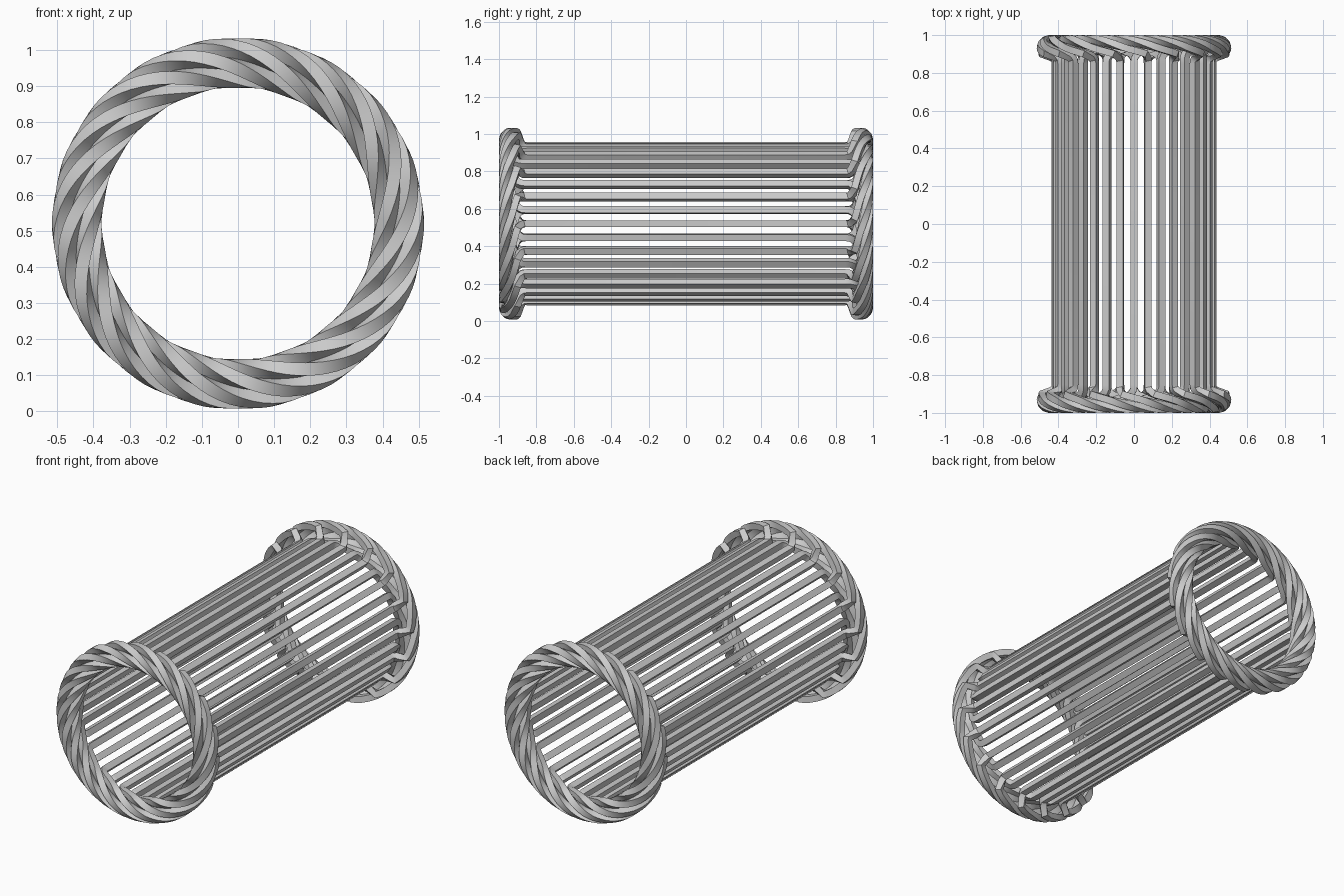
import bpy, bmesh, math
from mathutils import Vector, Matrix

if "Cube" in bpy.data.objects:
    bpy.data.objects.remove(bpy.data.objects["Cube"])

SLOTS = 36                      # bars around the cylinder
SPAN = math.radians(90)         # angle bridged by one end turn
CZ = 0.52                       # height of the axis
R_BAR, R_TURN, Y_TURN = 0.418, 0.445, 0.932
A, B = 0.05, 0.048              # end-turn tube radii (radial, axial)
HW, HT = 0.018, 0.018           # half width / half thickness of the wire


def hairpin_path():
    """Half bar, twisted end turn at the front, half bar: (radius, y, angle, roll)."""
    pts = [(R_BAR, 0.0, 0.0, 0.0), (R_BAR, 0.85, 0.0, 0.0), (R_BAR + 0.004, 0.872, 0.002, 0.0),
           (R_BAR + 0.022, 0.888, 0.02, 0.0)]
    n = 26
    for i in range(n + 1):
        t = i / n
        phi = math.radians(-35 + 250 * t)
        ang = 0.06 + (SPAN - 0.12) * t
        pts.append((R_TURN + A * math.cos(phi), Y_TURN + B * math.sin(phi), ang,
                    min(max(phi, 0), math.pi)))
    pts += [(R_BAR - 0.006, 0.888, SPAN - 0.02, math.pi), (R_BAR - 0.001, 0.872, SPAN - 0.002, math.pi),
            (R_BAR, 0.85, SPAN, math.pi), (R_BAR, 0.0, SPAN, math.pi)]
    return pts


def add_hairpin(bm, start, turn):
    """Sweep a rectangular wire along the path, starting at the given slot angle."""
    path = hairpin_path()
    pos, nor = [], []
    for r, y, a, roll in path:
        c, s = math.cos(start - a), math.sin(start - a)
        pos.append(Vector((r * c, -y, r * s)))
        nor.append(Vector((c * math.cos(roll), -math.sin(roll), s * math.cos(roll))))
    rings = []
    for i, p in enumerate(pos):
        d0 = (p - pos[max(i - 1, 0)]).normalized()
        d1 = (pos[min(i + 1, len(pos) - 1)] - p).normalized()
        tan = (d0 + d1).normalized()
        n = (nor[i] - tan * nor[i].dot(tan)).normalized()
        b = tan.cross(n)
        rings.append([bm.verts.new(turn @ (p + b * (u * HW) + n * (v * HT)))
                      for u, v in ((-1, -1), (1, -1), (1, 1), (-1, 1))])
    for r0, r1 in zip(rings, rings[1:]):
        for k in range(4):
            m = (k + 1) % 4
            bm.faces.new((r0[k], r0[m], r1[m], r1[k]))


# three interleaved phase windings, each with end turns front and back
half_turn = Matrix.Rotation(math.pi, 4, 'Z')
for phase in range(3):
    bm = bmesh.new()
    for k in range(SLOTS // 2):
        if k % 3 == phase:
            ang = math.tau * 2 * k / SLOTS
            add_hairpin(bm, ang, Matrix.Identity(4))
            add_hairpin(bm, ang, half_turn)
    bmesh.ops.remove_doubles(bm, verts=bm.verts, dist=0.0005)
    bmesh.ops.recalc_face_normals(bm, faces=bm.faces)
    me = bpy.data.meshes.new(f"phase_winding_{phase + 1}")
    bm.to_mesh(me)
    bm.free()
    ob = bpy.data.objects.new(me.name, me)
    ob.location.z = CZ
    bpy.context.collection.objects.link(ob)
    bpy.context.view_layer.objects.active = ob
    ob.select_set(True)
bpy.ops.object.shade_smooth_by_angle(angle=math.radians(35))
